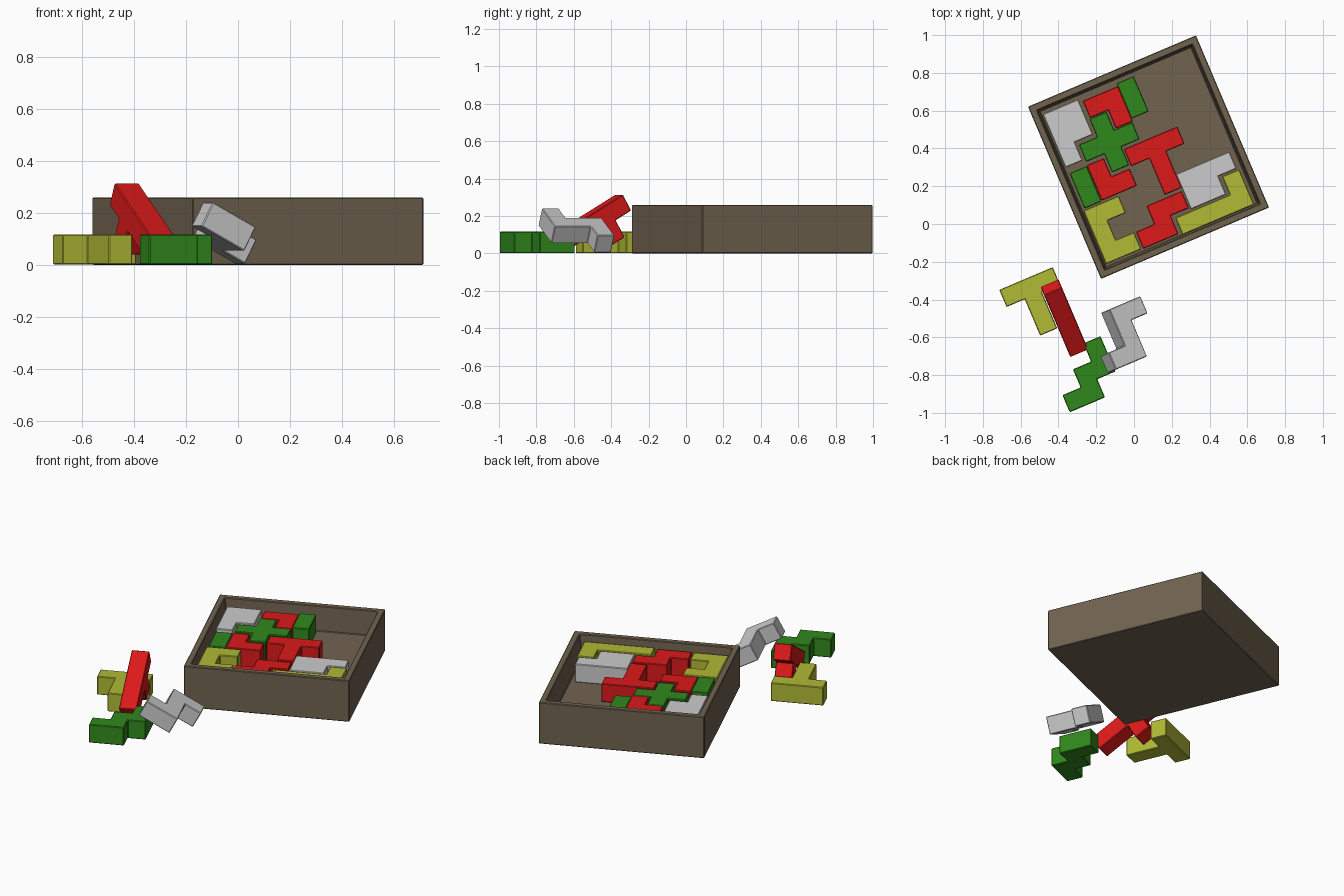
import bpy, bmesh, math
from mathutils import Matrix, Vector

if "Cube" in bpy.data.objects:
    bpy.data.objects.remove(bpy.data.objects["Cube"])

PITCH, GAP, H = 0.1045, 0.003, 0.115
TURN = Matrix.Rotation(math.radians(23), 4, 'Z')   # whole scene is turned
TRAY = Vector((0.209, 0.296, 0))                   # tray centre in the turned frame
FLOOR = 0.105


def material(name, rgb):
    m = bpy.data.materials.new(name)
    m.diffuse_color = (*rgb, 1)
    m.use_nodes = True
    m.node_tree.nodes["Principled BSDF"].inputs["Base Color"].default_value = m.diffuse_color
    return m


MATS = {
    "red": material("red", (0.72, 0.01, 0.01)),
    "green": material("green", (0.03, 0.25, 0.012)),
    "yellow": material("yellow", (0.44, 0.49, 0.035)),
    "brown": material("brown", (0.165, 0.125, 0.08)),
    "grey": None,
}


def finish(bm, name, color, matrix, bevel):
    bmesh.ops.recalc_face_normals(bm, faces=bm.faces[:])
    me = bpy.data.meshes.new(name)
    bm.to_mesh(me)
    bm.free()
    ob = bpy.data.objects.new(name, me)
    bpy.context.collection.objects.link(ob)
    ob.matrix_world = matrix
    if MATS[color]:
        me.materials.append(MATS[color])
    mod = ob.modifiers.new("edge_bevel", 'BEVEL')
    mod.width, mod.segments, mod.limit_method = bevel, 1, 'ANGLE'
    return ob


def piece(name, color, rows, matrix, h=H):
    """Block from a text pattern, top row first, centred on its bounding box."""
    bm = bmesh.new()
    ny, nx = len(rows), max(len(r) for r in rows)
    for j, row in enumerate(reversed(rows)):
        for i, c in enumerate(row):
            if c == "#":
                x, y = (i - nx / 2) * PITCH, (j - ny / 2) * PITCH
                bm.faces.new([bm.verts.new((x + a * PITCH, y + b * PITCH, -h / 2))
                              for a, b in ((0, 0), (1, 0), (1, 1), (0, 1))])
    bmesh.ops.remove_doubles(bm, verts=bm.verts[:], dist=1e-4)
    bmesh.ops.dissolve_limit(bm, angle_limit=0.01, verts=bm.verts[:], edges=bm.edges[:])
    # shrink the outline a little so neighbours do not touch
    ring = bmesh.ops.inset_region(bm, faces=bm.faces[:], thickness=GAP,
                                  use_boundary=True, use_even_offset=True)["faces"]
    bmesh.ops.delete(bm, geom=ring, context='FACES')
    ext = bmesh.ops.extrude_face_region(bm, geom=bm.faces[:], use_keep_orig=True)["geom"]
    bmesh.ops.translate(bm, vec=(0, 0, h),
                        verts=[g for g in ext if isinstance(g, bmesh.types.BMVert)])
    return finish(bm, name, color, TURN @ matrix, 0.004)


# Tray: stacked rectangles (half width, half length, z) from outer bottom to inner floor
bm = bmesh.new()
rings = []
for a, b, z in ((0.483, 0.495, 0), (0.483, 0.495, 0.26),
                (0.446, 0.458, 0.26), (0.436, 0.45, FLOOR)):
    rings.append([bm.verts.new((sx * a, sy * b, z))
                  for sx, sy in ((-1, -1), (1, -1), (1, 1), (-1, 1))])
for r, s in zip(rings, rings[1:]):
    for k in range(4):
        n = (k + 1) % 4
        bm.faces.new((r[k], r[n], s[n], s[k]))
bm.faces.new(rings[0])
bm.faces.new(rings[-1])
finish(bm, "tray", "brown", TURN @ Matrix.Translation(TRAY), 0.004)

# Blocks lying in the tray: name, colour, pattern, centre relative to the tray
for name, color, rows, u, v in (
    ("corner_block", "grey", ["##", "##", "# "], -0.325, 0.274),
    ("upper_elbow_block", "red", ["##", " #"], -0.103, 0.308),
    ("upper_domino_block", "green", ["#", "#"], 0.046, 0.324),
    ("plus_block", "green", [" # ", "###", " # "], -0.16, 0.155),
    ("tee_block", "red", ["###", " # ", " # "], 0.05, -0.064),
    ("lower_elbow_block", "red", ["# ", "##"], -0.217, -0.014),
    ("lower_domino_block", "green", ["#", "#"], -0.369, -0.017),
    ("u_block", "yellow", ["##", "# ", "##"], -0.327, -0.28),
    ("step_block", "red", [" ##", "## "], -0.062, -0.335),
    ("side_block", "grey", ["###", "## "], 0.252, -0.241),
    ("long_elbow_block", "yellow", ["   #", "####"], 0.211, -0.348),
):
    piece(name, color, rows,
          Matrix.Translation(TRAY + Vector((u, v, FLOOR + H / 2))))

# Loose blocks lying flat on the ground
piece("loose_tee_block", "yellow", ["###", " # ", " # "],
      Matrix.Translation((-0.639, -0.196, H / 2 + 0.002)))
piece("loose_stair_block", "green", ["  #", " ##", "## "],
      Matrix.Translation((-0.549, -0.631, H / 2 + 0.002)))

# Loose block tipped sideways
piece("loose_zigzag_block", "grey", [" ##", " # ", "## "],
      Matrix.Translation((-0.2775, -0.5185, 0.123)) @ Matrix.Rotation(math.radians(28), 4, 'Y'),
      0.105)

# Loose block standing on edge, leaning on its stub
c, s = math.cos(math.radians(30)), math.sin(math.radians(30))
stand = Matrix(((0, 0, 1, 0), (c, -s, 0, 0), (s, c, 0, 0), (0, 0, 0, 1)))
piece("loose_standing_block", "red", ["####", "  # "],
      Matrix.Translation((-0.534, -0.289, 0.124)) @ stand, 0.103)
